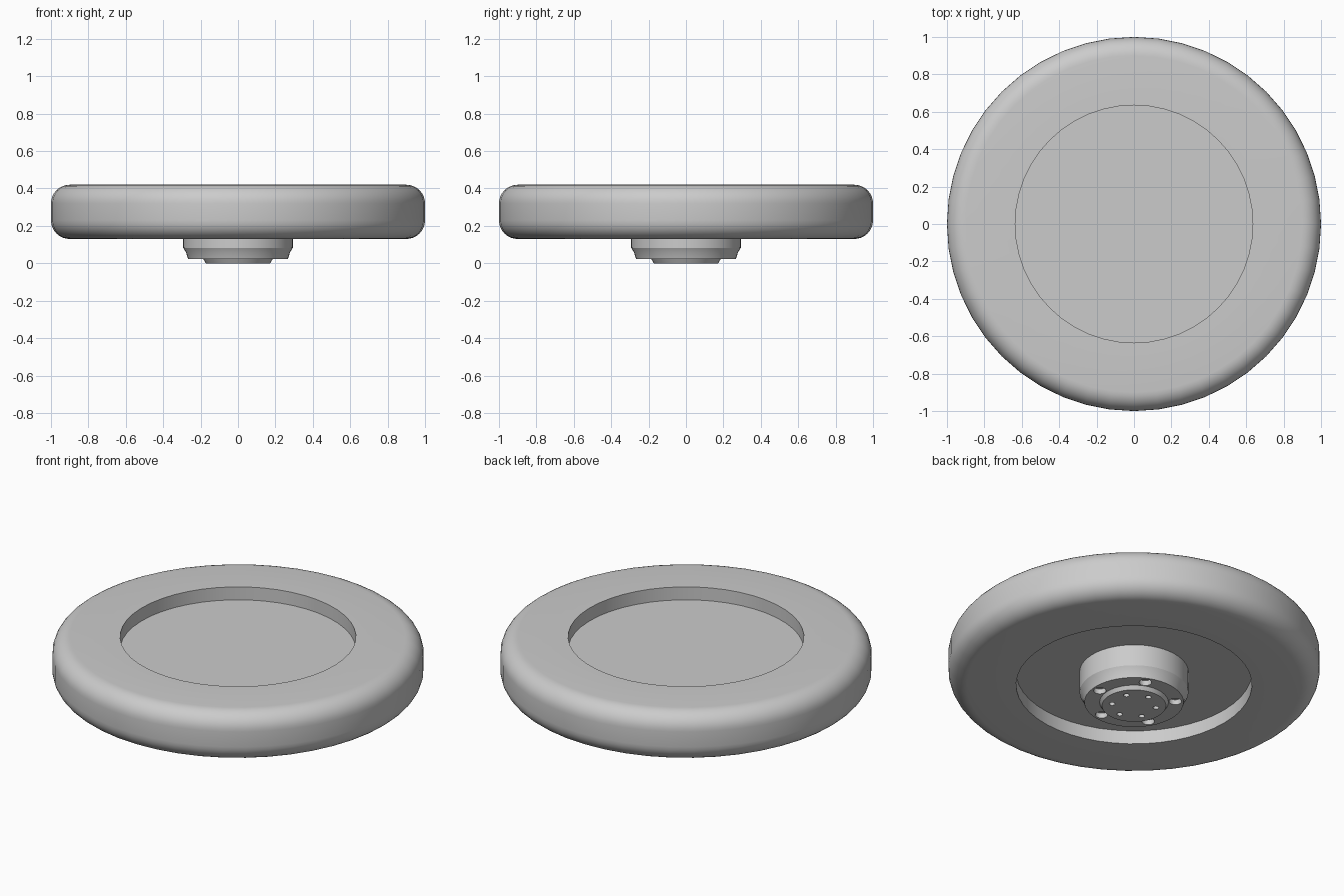
import bpy, bmesh, math
from mathutils import Matrix, Vector

cube = bpy.data.objects.get("Cube")
if cube:
    bpy.data.objects.remove(cube, do_unlink=True)

grey = bpy.data.materials.new("light grey")
grey.use_nodes = True
colour = (0.6, 0.6, 0.6, 1)
grey.diffuse_color = colour
grey.node_tree.nodes["Principled BSDF"].inputs["Base Color"].default_value = colour


def add_object(name, bm):
    bmesh.ops.recalc_face_normals(bm, faces=bm.faces)
    mesh = bpy.data.meshes.new(name)
    bm.to_mesh(mesh)
    bm.free()
    mesh.materials.append(grey)
    obj = bpy.data.objects.new(name, mesh)
    bpy.context.collection.objects.link(obj)
    return obj


def lathe(name, profile, steps, closed=False):
    """Spin a radius/height profile around the z axis."""
    bm = bmesh.new()
    verts = [bm.verts.new((r, 0, z)) for r, z in profile]
    edges = [bm.edges.new(pair) for pair in zip(verts, verts[1:])]
    if closed:
        edges.append(bm.edges.new((verts[-1], verts[0])))
    bmesh.ops.spin(bm, geom=verts + edges, cent=(0, 0, 0), axis=(0, 0, 1),
                   angle=math.tau, steps=steps)
    bmesh.ops.remove_doubles(bm, verts=bm.verts, dist=0.0005)
    return add_object(name, bm)


def smooth(obj):
    bpy.ops.object.select_all(action='DESELECT')
    obj.select_set(True)
    bpy.context.view_layer.objects.active = obj
    bpy.ops.object.shade_smooth_by_angle(angle=math.radians(30))


def drill(target, count, ring, radius, bottom, top, start):
    """Cut a ring of round blind holes into the target from below."""
    bm = bmesh.new()
    for i in range(count):
        a = math.radians(start) + math.tau * i / count
        spot = Vector((ring * math.cos(a), ring * math.sin(a), (bottom + top) / 2))
        bmesh.ops.create_cone(bm, cap_ends=True, segments=16, radius1=radius,
                              radius2=radius, depth=top - bottom,
                              matrix=Matrix.Translation(spot))
    cutter = add_object("hole_cutter", bm)
    cutter.hide_render = True
    mod = target.modifiers.new("holes", 'BOOLEAN')
    mod.operation = 'DIFFERENCE'
    mod.object = cutter
    bpy.context.view_layer.objects.active = target
    bpy.ops.object.modifier_apply(modifier=mod.name)
    bpy.data.objects.remove(cutter, do_unlink=True)


# Tyre ring with rounded outer shoulders
low, high, inner, bend = 0.13, 0.42, 0.635, 0.1
tyre_profile = [(inner, high), (inner, low)]
for centre_z, first in ((low + bend, -90), (high - bend, 0)):
    for i in range(9):
        a = math.radians(first + 90 * i / 8)
        tyre_profile.append((1 - bend + bend * math.cos(a),
                             centre_z + bend * math.sin(a)))
smooth(lathe("tyre", tyre_profile, 48, closed=True))

# Recessed wheel disc
smooth(lathe("wheel_disc", [(0, 0.21), (0.637, 0.21), (0.637, 0.343), (0, 0.343)], 48))

# Hub with stepped flange and tapered centre boss
hub = lathe("hub", [(0, 0.22), (0.293, 0.22), (0.293, 0.083), (0.278, 0.058),
                    (0.267, 0.022), (0.185, 0.022), (0.172, 0), (0, 0)], 48)
drill(hub, 5, 0.222, 0.034, -0.02, 0.052, 66)
drill(hub, 6, 0.12, 0.016, -0.02, 0.025, 30)
smooth(hub)
